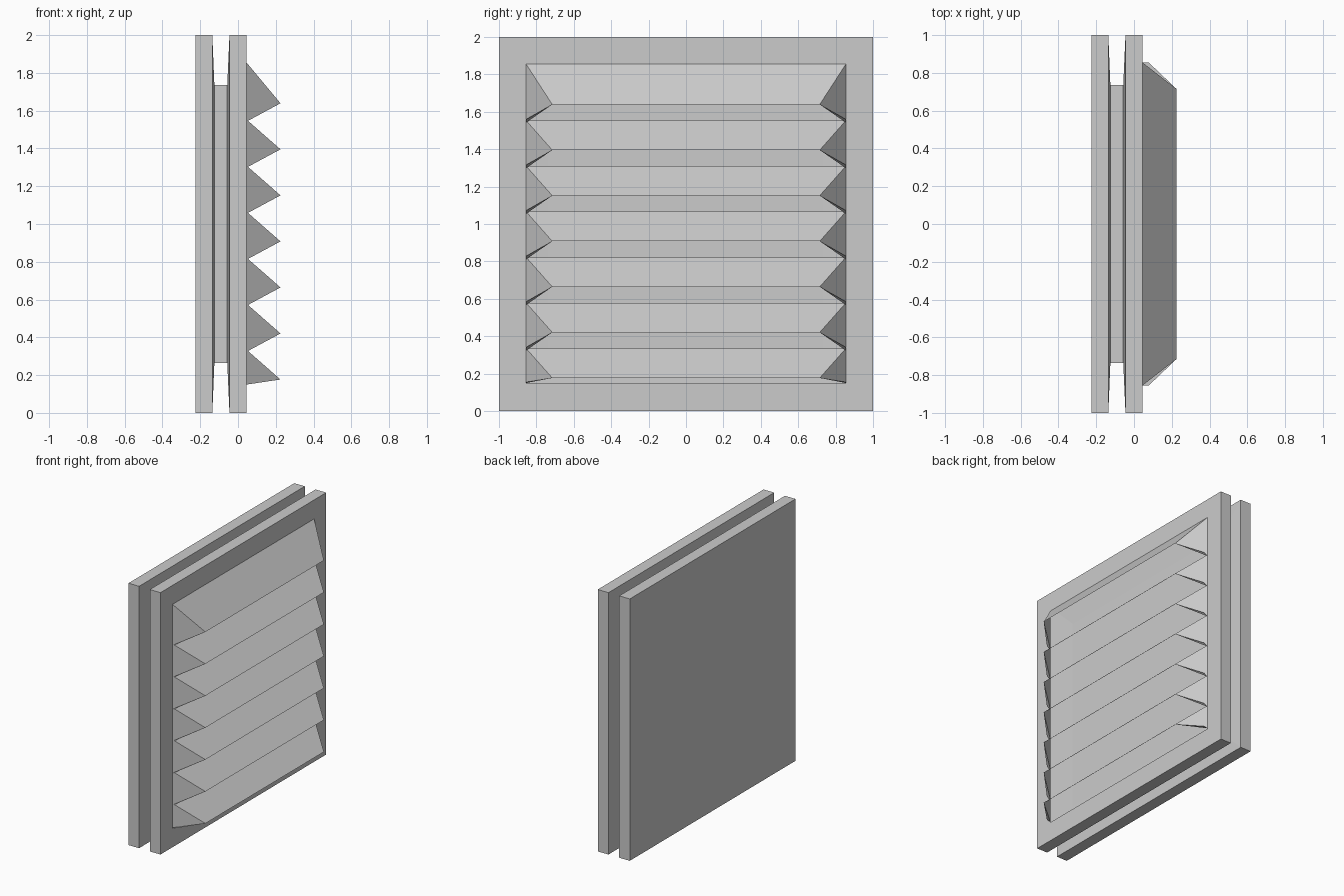
import bpy, bmesh

if "Cube" in bpy.data.objects:
    bpy.data.objects.remove(bpy.data.objects["Cube"])

FACE_X = 0.045          # front surface of the frame
TIP_X = 0.225           # outer edge of the louvers
LIP_X = 0.078           # outer corner of the small lip under each cheek
BASE_Y, TIP_Y = 0.855, 0.715
PITCH = 0.2437


def make_object(name, bm):
    mesh = bpy.data.meshes.new(name)
    bm.to_mesh(mesh)
    bm.free()
    obj = bpy.data.objects.new(name, mesh)
    bpy.context.collection.objects.link(obj)
    return obj


def square_loft(name, profile, capped):
    """Loft square rings (x, half size), centred on z = 1, along x."""
    bm = bmesh.new()
    rings = [[bm.verts.new((x, sy * h, 1 + sz * h))
              for sy, sz in ((-1, -1), (1, -1), (1, 1), (-1, 1))]
             for x, h in profile]
    for a, b in zip(rings, rings[1:]):
        for i in range(4):
            j = (i + 1) % 4
            bm.faces.new((a[i], a[j], b[j], b[i]))
    if capped:
        bm.faces.new(rings[0][::-1])
        bm.faces.new(rings[-1])
    return make_object(name, bm)


def louver(name, top, tip, bottom):
    """Open-bottomed hood: sloping slat, end cheeks and small lips below them."""
    bm = bmesh.new()
    t = (LIP_X - FACE_X) / (TIP_X - FACE_X)
    slat = []
    for s in (-1, 1):
        a = bm.verts.new((FACE_X, s * BASE_Y, top))
        b = bm.verts.new((FACE_X, s * BASE_Y, bottom))
        p = bm.verts.new((TIP_X, s * TIP_Y, tip))
        k = bm.verts.new((LIP_X, s * BASE_Y, bottom + (tip - bottom) * t))
        for face in ([a, b, p], [b, k, p]):
            bm.faces.new(face if s < 0 else face[::-1])
        slat += [a, p]
    a0, p0, a1, p1 = slat
    bm.faces.new((a0, p0, p1, a1))
    return make_object(name, bm)


# Back plate with the core, groove wall tapered
square_loft("back_plate", [(-0.225, 1), (-0.136, 1), (-0.125, 0.735),
                           (-0.057, 0.735)], True)

# Hollow front frame with the vent opening
square_loft("front_frame", [(-0.057, 0.735), (-0.045, 1), (FACE_X, 1),
                            (FACE_X, 0.853)], False)

# Seven louvers; the first is taller and the last ends at the opening's edge
for i in range(7):
    drop = i * PITCH
    top = 1.855 if i == 0 else 1.797 - drop
    bottom = 0.15 if i == 6 else 1.542 - drop
    louver(f"louver_{i + 1}", top, 1.639 - drop, bottom)
